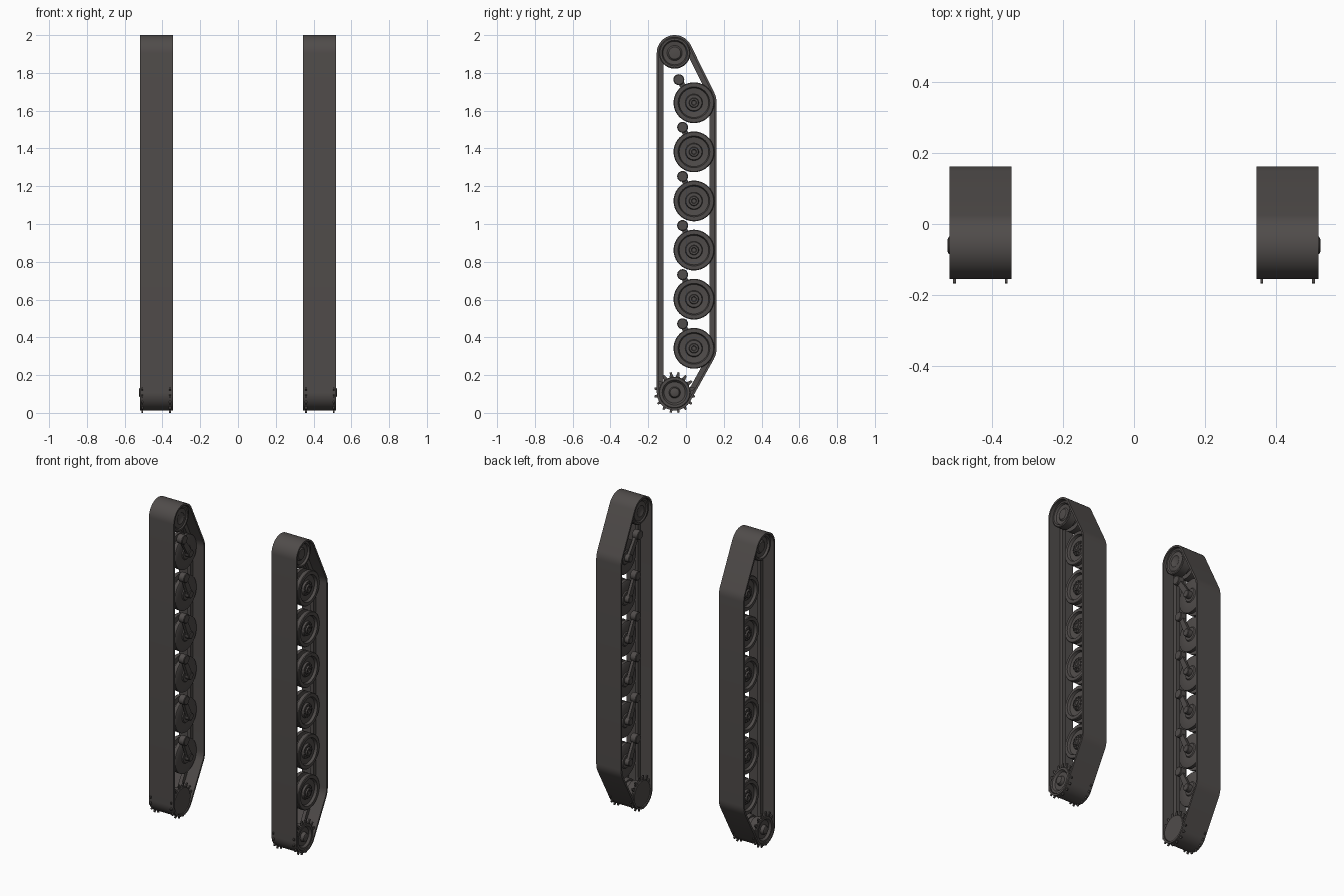
import bpy, bmesh, math
from math import cos, sin, pi
from mathutils import Vector

if "Cube" in bpy.data.objects:
    bpy.data.objects.remove(bpy.data.objects["Cube"])


def material(name, color):
    m = bpy.data.materials.new(name)
    m.use_nodes = True
    m.diffuse_color = color
    m.node_tree.nodes["Principled BSDF"].inputs["Base Color"].default_value = color
    return m


STEEL = material("dark steel", (0.08, 0.072, 0.069, 1))

# Layout in (y, z); x positions are for the left side and get mirrored
MID = 0.4325
IDLER = Vector((-0.06, 1.905))
SPROCKET = Vector((-0.06, 0.108))
WHEELS = [Vector((0.042, 0.342 + 0.26 * i)) for i in range(6)]
DRUM_R, WHEEL_R, BAND = 0.083, 0.108, 0.012


def finish(name, bm):
    """Turn a bmesh into a mirrored, smooth shaded object."""
    bmesh.ops.recalc_face_normals(bm, faces=bm.faces)
    mesh = bpy.data.meshes.new(name)
    bm.to_mesh(mesh)
    bm.free()
    mesh.materials.append(STEEL)
    ob = bpy.data.objects.new(name, mesh)
    bpy.context.collection.objects.link(ob)
    bpy.ops.object.select_all(action="DESELECT")
    ob.select_set(True)
    bpy.context.view_layer.objects.active = ob
    bpy.ops.object.shade_smooth_by_angle(angle=math.radians(35))
    ob.modifiers.new("other side", "MIRROR")
    return ob


def skin(bm, rings, wrap=False):
    """Join closed rings of vertices with quads."""
    pairs = list(zip(rings, rings[1:]))
    if wrap:
        pairs.append((rings[-1], rings[0]))
    for a, b in pairs:
        for i in range(len(a)):
            j = (i + 1) % len(a)
            bm.faces.new((a[i], a[j], b[j], b[i]))


def lathe(bm, centre, profile, n=40):
    """Revolve (x, radius) pairs round an axle along x, capped at both ends."""
    rings = [[bm.verts.new((x, centre.x + r * cos(2 * pi * i / n),
                            centre.y + r * sin(2 * pi * i / n)))
              for i in range(n)] for x, r in profile]
    skin(bm, rings)
    bm.faces.new(rings[0])
    bm.faces.new(rings[-1])


def prism(bm, outline, x0, x1):
    """Extrude a (y, z) outline along x."""
    rings = [[bm.verts.new((x, p[0], p[1])) for p in outline] for x in (x0, x1)]
    skin(bm, rings)
    bm.faces.new(rings[0])
    bm.faces.new(rings[1])


def belt(offset):
    """Path wrapped round all end wheels, moved outward by offset."""
    circles = [(SPROCKET, DRUM_R), (WHEELS[0], WHEEL_R),
               (WHEELS[-1], WHEEL_R), (IDLER, DRUM_R)]
    normals = []
    for k, (c, r) in enumerate(circles):
        c2, r2 = circles[(k + 1) % 4]
        d = c2 - c
        normals.append(math.atan2(d.y, d.x) - math.acos((r - r2) / d.length))
    pts = []
    for k, (c, r) in enumerate(circles):
        a, sweep = normals[k - 1], (normals[k] - normals[k - 1]) % (2 * pi)
        steps = max(4, round(sweep / 0.12))
        for s in range(steps + 1):
            t = a + sweep * s / steps
            pts.append(c + (r + offset) * Vector((cos(t), sin(t))))
    return pts


def loop_band(name, x0, x1, inner, outer):
    bm = bmesh.new()
    section = ((x0, inner), (x1, inner), (x1, outer), (x0, outer))
    skin(bm, [[bm.verts.new((x, p.x, p.y)) for p in belt(off)]
              for x, off in section], wrap=True)
    finish(name, bm)


# Track band with the guide ridge running inside it
loop_band("track_band", 0.345, 0.52, 0, BAND)
loop_band("guide_ridge", MID - 0.011, MID + 0.011, -0.025, 0.002)

# Road wheels: twin discs with a groove, dished outside, bolted hub
for i, c in enumerate(WHEELS):
    bm = bmesh.new()
    lathe(bm, c, [(0.388, 0.035), (0.388, 0.04), (0.394, 0.045), (0.394, 0.102),
                  (0.398, WHEEL_R), (0.42, WHEEL_R), (0.42, 0.078), (0.445, 0.078),
                  (0.445, WHEEL_R), (0.468, WHEEL_R), (0.472, 0.104), (0.472, 0.084),
                  (0.456, 0.078), (0.452, 0.046), (0.464, 0.042), (0.464, 0.026),
                  (0.474, 0.023), (0.474, 0.014), (0.469, 0.011)])
    for b in range(10):
        t = 2 * pi * b / 10
        lathe(bm, c + 0.034 * Vector((cos(t), sin(t))),
              [(0.46, 0.005), (0.469, 0.005)], 6)
    finish(f"road_wheel_{i + 1}", bm)

# Suspension arms on the inner side
for i, c in enumerate(WHEELS):
    bm = bmesh.new()
    pivot = c + Vector((-0.06, 0.13))
    if i == 5:
        pivot = c + Vector((-0.08, 0.122))
    d = (pivot - c).normalized()
    side = Vector((-d.y, d.x))
    prism(bm, [c + side * 0.02, c - side * 0.02,
               pivot - side * 0.014, pivot + side * 0.014], 0.364, 0.382)
    lathe(bm, c, [(0.358, 0.02), (0.361, 0.024), (0.395, 0.024)], 20)
    lathe(bm, pivot, [(0.348, 0.025), (0.351, 0.029), (0.387, 0.029), (0.39, 0.025)], 20)
    finish(f"suspension_arm_{i + 1}", bm)

# Idler drum at the top
bm = bmesh.new()
lathe(bm, IDLER, [(0.37, 0.02), (0.362, 0.035), (0.366, 0.06), (0.36, 0.068),
                  (0.36, 0.078), (0.364, DRUM_R), (0.419, DRUM_R), (0.419, 0.055),
                  (0.446, 0.055), (0.446, DRUM_R), (0.496, DRUM_R), (0.5, 0.078),
                  (0.5, 0.068), (0.488, 0.062), (0.484, 0.04), (0.492, 0.032),
                  (0.494, 0.012)])
finish("idler_wheel", bm)

# Drive sprocket at the bottom: grooved drum, two toothed rings, outer hub
bm = bmesh.new()
lathe(bm, SPROCKET, [(0.35, 0.03), (0.35, 0.08), (0.354, DRUM_R), (0.368, DRUM_R),
                     (0.372, 0.07), (0.419, 0.065), (0.419, 0.055), (0.446, 0.055),
                     (0.446, 0.065), (0.495, 0.07), (0.499, DRUM_R), (0.512, DRUM_R),
                     (0.515, 0.08), (0.515, 0.066), (0.502, 0.056), (0.502, 0.03),
                     (0.522, 0.024), (0.525, 0.018)])
for x in (0.36, 0.506):
    for k in range(16):
        t = 2 * pi * (k + 0.5) / 16
        out, side = Vector((cos(t), sin(t))), Vector((-sin(t), cos(t)))
        prism(bm, [SPROCKET + out * r + side * w for r, w in
                   ((0.078, 0.013), (0.092, 0.008), (0.109, 0.005),
                    (0.109, -0.005), (0.092, -0.008), (0.078, -0.013))],
              x - 0.004, x + 0.004)
finish("drive_sprocket", bm)
